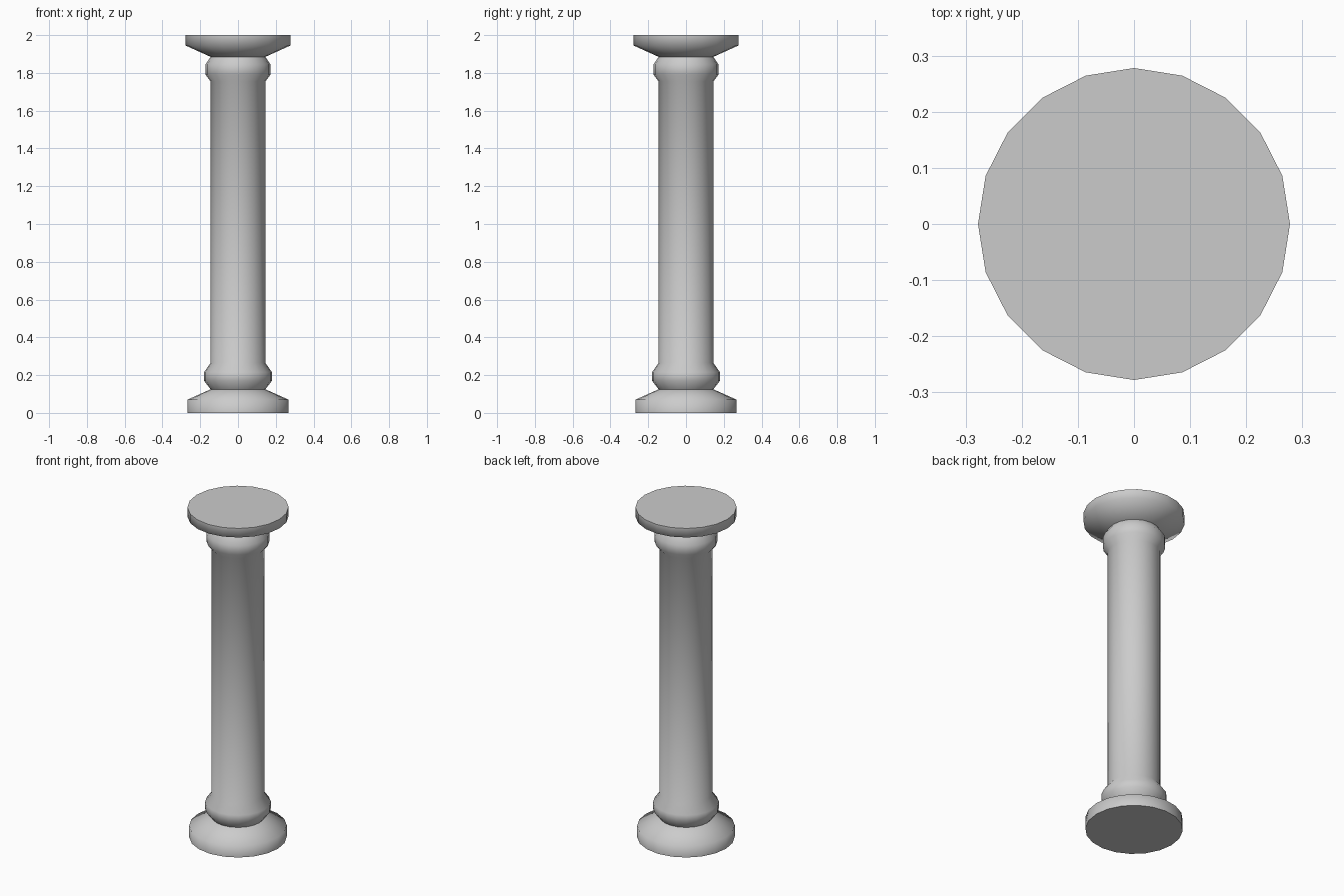
import bpy, bmesh, math

if "Cube" in bpy.data.objects:
    bpy.data.objects.remove(bpy.data.objects["Cube"])

SIDES = 20


def lathe(name, profile, cap_bottom=False, cap_top=False):
    """Revolve (radius, height) points around z, with optional flat end caps."""
    bm = bmesh.new()
    rings = []
    for r, z in profile:
        rings.append([bm.verts.new((r * math.cos(math.tau * i / SIDES),
                                    r * math.sin(math.tau * i / SIDES), z))
                      for i in range(SIDES)])
    for low, high in zip(rings, rings[1:]):
        for i in range(SIDES):
            j = (i + 1) % SIDES
            bm.faces.new((low[i], low[j], high[j], high[i]))
    if cap_bottom:
        bm.faces.new(rings[0][::-1])
    if cap_top:
        bm.faces.new(rings[-1])
    mesh = bpy.data.meshes.new(name)
    bm.to_mesh(mesh)
    bm.free()
    obj = bpy.data.objects.new(name, mesh)
    bpy.context.collection.objects.link(obj)
    bpy.ops.object.select_all(action='DESELECT')
    obj.select_set(True)
    bpy.context.view_layer.objects.active = obj
    bpy.ops.object.shade_smooth_by_angle(angle=math.radians(70))
    return obj


NECK = 0.145
LOW_NECK, HIGH_NECK = 0.125, 1.885

# Foot: flat disc tapering in to the lower neck
lathe("column_base", [(0.268, 0), (0.268, 0.07), (NECK, LOW_NECK)], cap_bottom=True)

# Shaft with a rounded bead at each end
lathe("column_shaft", [(NECK, LOW_NECK), (0.18, 0.17), (0.18, 0.215), (NECK, 0.265),
                       (NECK, 1.755), (0.172, 1.79), (0.172, 1.845), (NECK, HIGH_NECK)])

# Capital: flares out from the upper neck to a flat disc
lathe("column_capital", [(NECK, HIGH_NECK), (0.278, 1.945), (0.278, 2.0)], cap_top=True)
